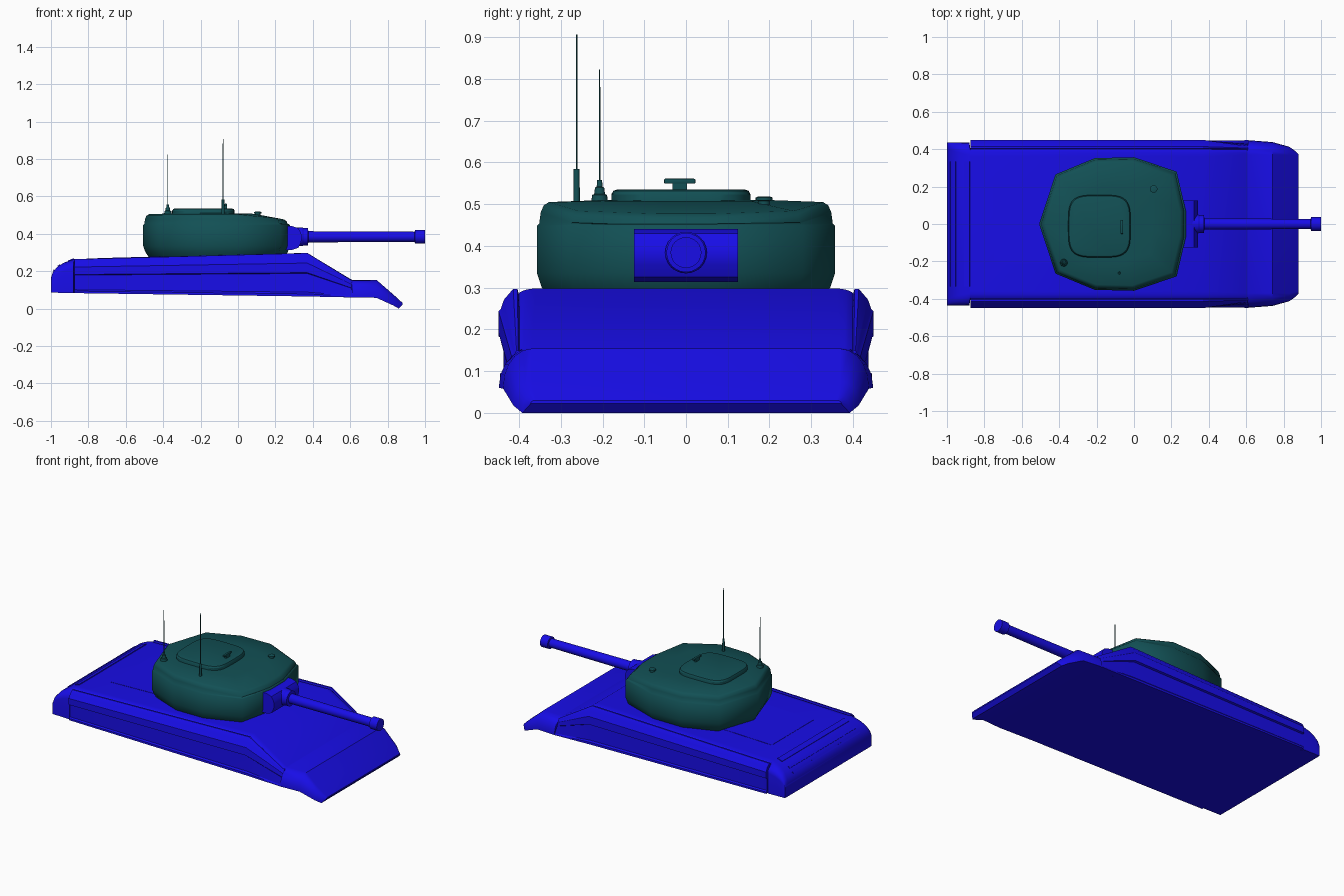
import bpy, bmesh, math
from mathutils import Matrix, Vector

if "Cube" in bpy.data.objects:
    bpy.data.objects.remove(bpy.data.objects["Cube"])


def material(name, rgb):
    m = bpy.data.materials.new(name)
    m.diffuse_color = (*rgb, 1)
    m.use_nodes = True
    m.node_tree.nodes["Principled BSDF"].inputs["Base Color"].default_value = m.diffuse_color
    return m


BLUE = material("blue_paint", (0.009, 0.004, 0.8))
TEAL = material("teal_paint", (0.006, 0.08, 0.09))


def finish(name, bm, mat, angle=30):
    bmesh.ops.recalc_face_normals(bm, faces=bm.faces)
    me = bpy.data.meshes.new(name)
    bm.to_mesh(me)
    bm.free()
    me.materials.append(mat)
    ob = bpy.data.objects.new(name, me)
    bpy.context.collection.objects.link(ob)
    bpy.ops.object.select_all(action='DESELECT')
    ob.select_set(True)
    bpy.context.view_layer.objects.active = ob
    bpy.ops.object.shade_smooth_by_angle(angle=math.radians(angle))
    return ob


def loft(name, rings, mat, angle=30):
    """Skin a list of equal-length closed rings and cap both ends."""
    bm = bmesh.new()
    loops = [[bm.verts.new(p) for p in r] for r in rings]
    n = len(rings[0])
    for a, b in zip(loops, loops[1:]):
        for i in range(n):
            j = (i + 1) % n
            bm.faces.new((a[i], a[j], b[j], b[i]))
    bm.faces.new(loops[0])
    bm.faces.new(loops[-1])
    return finish(name, bm, mat, angle)


def lathe(name, origin, profile, mat, axis='Z', sides=20):
    """Round part from (distance along axis, radius) pairs."""
    rings = []
    for d, r in profile:
        ring = []
        for k in range(sides):
            t = 2 * math.pi * k / sides
            c, s = r * math.cos(t), r * math.sin(t)
            v = (c, s, d) if axis == 'Z' else (d, c, s)
            ring.append(Vector(origin) + Vector(v))
        rings.append(ring)
    return loft(name, rings, mat)


def box(name, centre, size, mat, tilt=0, bevel=0):
    bm = bmesh.new()
    bmesh.ops.create_cube(bm, size=1)
    bmesh.ops.scale(bm, vec=size, verts=bm.verts)
    if bevel:
        bmesh.ops.bevel(bm, geom=bm.edges[:], offset=bevel, segments=2, affect='EDGES', profile=0.5)
    bm.transform(Matrix.Translation(centre) @ Matrix.Rotation(tilt, 4, 'Y'))
    return finish(name, bm, mat)


# Hull body: stations of x, bottom, top, top half width, side half width, shoulder fraction
stations = [
    (-1.00, .085, .165, .40, .435, .75), (-.99, .085, .195, .40, .435, .75),
    (-.965, .085, .225, .39, .435, .72), (-.93, .084, .246, .38, .435, .72),
    (-.88, .083, .264, .37, .435, .72), (-.875, .083, .265, .36, .404, .90),
    (.37, .065, .298, .36, .404, .92), (.605, .06, .156, .37, .404, .85),
    (.61, .06, .154, .37, .448, .05), (.74, .058, .154, .37, .438, .05),
    (.83, .017, .076, .37, .413, .1), (.86, .0, .049, .365, .392, .1), (.88, .022, .030, .36, .372, .2)]
rings = []
for x, zb, zt, wt, ws, f in stations:
    zs = zb + f * (zt - zb)
    half = [(ws, zb)]
    for k in range(6):
        t = k / 5 * math.pi / 2
        half.append((wt + (ws - wt) * math.cos(t), zs + (zt - zs) * math.sin(t)))
    rings.append([(x, y, z) for y, z in half] + [(x, -y, z) for y, z in reversed(half)])
loft("hull_body", rings, BLUE, 40)

# Side skirts: recessed lower panel and stepped shoulder, blending into the nose at the front
section = [(.39, 0), (.445, 0), (.445, .06), (.437, .1), (.437, .53), (.449, .55),
           (.449, .77), (.444, .79), (.436, .89), (.414, 1), (.404, 1), (.39, .8)]
nose_end = [.39, .448, .446, .444, .427, .425, .416, .414, .410, .406, .402, .39]
skirt_stations = ((-.875, .083, .264), (.37, .065, .297), (.61, .06, .15))
for side, label in ((1, "left"), (-1, "right")):
    rings = []
    for x, zb, zt in skirt_stations:
        ys = nose_end if x > .6 else [y for y, f in section]
        rings.append([(x, side * y, zb + f * (zt - zb)) for y, (_, f) in zip(ys, section)])
    loft("side_skirt_" + label, rings, BLUE)

# Rear deck panel and tail ribs
box("engine_deck_panel", (-.525, 0, .273), (.45, .42, .006), BLUE, tilt=-.027)
for i, (x, z, w, tilt) in enumerate(((-.984, .204, .010, -.9), (-.957, .230, .014, -.6),
                                    (-.893, .260, .034, -.35))):
    box(f"tail_rib_{i + 1}", (x, 0, z), (w, .67, .007), BLUE, tilt=tilt)

# Turret shell
half = [(.277, .07), (.228, .28), (.0, .357), (-.21, .352), (-.42, .265)]
outline = half + [(-.507, 0)] + [(x, -y) for x, y in reversed(half)]
cx = -.11
rings = []
for s, z in ((.90, .26), (.93, .278), (.97, .302), (1, .335), (1, .448), (.985, .453),
             (.975, .480), (.955, .497), (.92, .505), (.55, .510)):
    ring = []
    for x, y in outline:
        px = cx + (x - cx) * s
        drop = .15 * max(0, px - .06) if z > .46 else 0
        ring.append((px, y * s, z - drop))
    rings.append(ring)
loft("turret_shell", rings, TEAL, 56)


# Hatch lid with rounded outline
def rounded(cx, cy, hx, hy, z, power=.5, n=40):
    pts = []
    for k in range(n):
        c, s = math.cos(2 * math.pi * k / n), math.sin(2 * math.pi * k / n)
        pts.append((cx + hx * math.copysign(abs(c) ** power, c),
                    cy + hy * math.copysign(abs(s) ** power, s), z))
    return pts


loft("hatch_lid", [rounded(-.185, -.012, .167 * s, .167 * s, z)
                   for s, z in ((1, .50), (1, .523), (.97, .532), (.92, .535))], TEAL)
box("hatch_handle_stem", (-.065, -.015, .542), (.012, .035, .024), TEAL)
box("hatch_handle_grip", (-.065, -.015, .555), (.014, .075, .012), TEAL, bevel=.003)

# Roof vent and antennas
lathe("roof_vent", (.105, .187, 0), ((.48, .014), (.508, .014), (.509, .02), (.516, .02), (.518, .015)), TEAL)
lathe("rear_antenna_base", (-.375, -.207, 0),
      ((.495, .021), (.522, .018), (.524, .013), (.54, .011), (.542, .007), (.558, .006)), TEAL)
lathe("rear_antenna_rod", (-.375, -.207, 0), ((.55, .002), (.823, .0015)), TEAL, sides=8)
lathe("side_antenna_base", (-.08, -.262, 0), ((.49, .008), (.584, .007)), TEAL, sides=12)
lathe("side_antenna_rod", (-.08, -.262, 0), ((.57, .002), (.906, .0015)), TEAL, sides=8)

# Gun mantlet with rounded front, collar, barrel and muzzle
profile = [(.23, .314), (.29, .314), (.322, .325), (.337, .355), (.342, .38),
           (.337, .405), (.322, .43), (.29, .441), (.23, .441)]
loft("gun_mantlet", [[(x, y, z) for x, z in profile] for y in (-.125, .125)], BLUE, 40)
lathe("gun_collar", (0, 0, .384), ((.31, .05), (.345, .05), (.35, .047), (.374, .047), (.376, .03)), BLUE, 'X', 24)
lathe("gun_barrel", (0, 0, .384), ((.35, .030), (.95, .027)), BLUE, 'X', 24)
lathe("gun_muzzle", (0, 0, .384), ((.945, .03), (.947, .037), (1.0, .037)), BLUE, 'X', 24)
